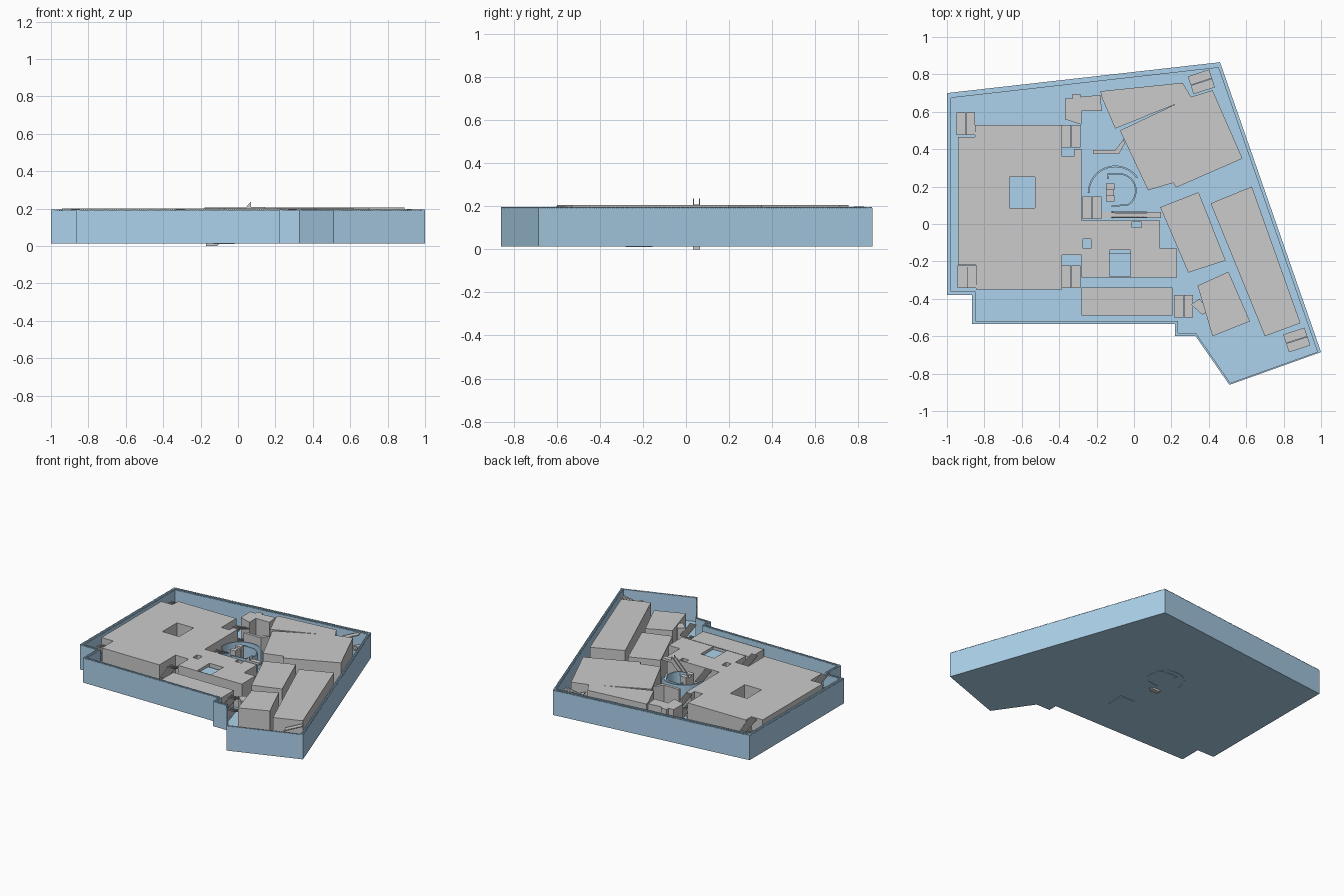
import bpy, bmesh, math
from mathutils import Vector, Matrix

if "Cube" in bpy.data.objects:
    bpy.data.objects.remove(bpy.data.objects["Cube"])

blue = bpy.data.materials.new("blue_paint")
blue.diffuse_color = (0.42, 0.65, 0.84, 1)
blue.use_nodes = True
blue.node_tree.nodes["Principled BSDF"].inputs["Base Color"].default_value = blue.diffuse_color
FLOOR, ROOF = 0.02, 0.2


def finish(bm, name, mat=None):
    bmesh.ops.recalc_face_normals(bm, faces=bm.faces)
    me = bpy.data.meshes.new(name)
    bm.to_mesh(me)
    bm.free()
    ob = bpy.data.objects.new(name, me)
    bpy.context.collection.objects.link(ob)
    if mat:
        me.materials.append(mat)
    return ob


def rect(x0, y0, x1, y1):
    return [(x0, y0), (x1, y0), (x1, y1), (x0, y1)]


def prism(name, outline, z0, z1, mat=None, holes=()):
    """Upright solid from an outline with optional openings."""
    bm = bmesh.new()
    caps = ([], [])
    for loop in [outline, *holes]:
        lo = [bm.verts.new((x, y, z0)) for x, y in loop]
        hi = [bm.verts.new((x, y, z1)) for x, y in loop]
        for i in range(len(loop)):
            j = (i + 1) % len(loop)
            bm.faces.new((lo[i], lo[j], hi[j], hi[i]))
            caps[0].append(bm.edges.get((lo[i], lo[j])))
            caps[1].append(bm.edges.get((hi[i], hi[j])))
    for edges in caps:
        bmesh.ops.triangle_fill(bm, edges=edges, use_beauty=True)
    bmesh.ops.dissolve_limit(bm, angle_limit=0.001, verts=bm.verts, edges=bm.edges)
    return finish(bm, name, mat)


def add_box(bm, lo, hi, m=Matrix()):
    lo, hi = Vector(lo), Vector(hi)
    size = hi - lo
    mat = m @ Matrix.Translation((lo + hi) / 2) @ Matrix.Diagonal((*size, 1))
    bmesh.ops.create_cube(bm, size=1, matrix=mat)


# Site outline (counter-clockwise) and wall thickness of each following edge
site = [(-1, 0.70), (-1, -0.38), (-0.865, -0.38), (-0.865, -0.535), (0.22, -0.535),
        (0.22, -0.6), (0.33, -0.6), (0.51, -0.86), (1, -0.685), (0.46, 0.865)]
thick = [0.022, 0.018, 0.018, 0.016, 0.016, 0.016, 0.01, 0.008, 0.018, 0.028]
n = len(site)
P = [Vector(p) for p in site]
dirs = [(P[(i + 1) % n] - P[i]).normalized() for i in range(n)]
norms = [Vector((-d.y, d.x)) for d in dirs]
inner = []
for i in range(n):
    a, b = P[i - 1] + norms[i - 1] * thick[i - 1], P[i] + norms[i] * thick[i]
    d, e = dirs[i - 1], dirs[i]
    t = (b - a).cross(e) / d.cross(e)
    inner.append(tuple(a + d * t))

prism("floor_slab", site, 0.014, FLOOR, blue)
prism("perimeter_wall", site, FLOOR, 0.191, blue, [inner])

# Fine toothed rim along the wall top
bm = bmesh.new()
for i in range(n):
    length = (P[(i + 1) % n] - P[i]).length
    m = Matrix.Translation((*P[i], 0)) @ Matrix.Rotation(math.atan2(dirs[i].y, dirs[i].x), 4, 'Z')
    count = max(2, int(length / 0.011))
    step = length / count
    for k in range(count):
        x = (k + 0.2) * step
        add_box(bm, (x, 0.0005, 0.1905), (x + step * 0.6, thick[i] - 0.0005, 0.196), m)
finish(bm, "wall_rim", blue)

# Building blocks
prism("west_block", [
    (-0.845, -0.35), (-0.385, -0.35), (-0.385, -0.165), (-0.28, -0.165), (-0.28, 0.4),
    (-0.32, 0.4), (-0.32, 0.36), (-0.385, 0.36), (-0.385, 0.53), (-0.85, 0.53),
    (-0.85, 0.465), (-0.94, 0.465), (-0.94, -0.22), (-0.845, -0.22)],
    FLOOR, ROOF, holes=[rect(-0.665, 0.085, -0.53, 0.25)])
prism("central_block", [
    (-0.28, -0.285), (0.23, -0.285), (0.23, -0.13), (0.14, -0.13), (0.14, 0.02), (-0.28, 0.02)],
    FLOOR, ROOF, holes=[rect(-0.272, -0.13, -0.23, -0.08), rect(-0.13, -0.28, -0.02, -0.14),
                        rect(-0.01, -0.02, 0.04, 0.012)])
prism("central_pool", rect(-0.13, -0.28, -0.02, -0.155), 0.01, 0.18, blue)
prism("south_block", rect(-0.28, -0.49, 0.205, -0.34), FLOOR, 0.17)
prism("east_block", [(0.14, 0.09), (0.345, 0.17), (0.49, -0.195), (0.29, -0.26)], FLOOR, ROOF)
prism("far_east_block", [(0.41, 0.11), (0.63, 0.2), (0.89, -0.53), (0.70, -0.6)], FLOOR, 0.205)
prism("southeast_block", [(0.34, -0.33), (0.505, -0.255), (0.62, -0.52), (0.42, -0.6)], FLOOR, ROOF)
prism("southeast_landing", [(0.305, -0.43), (0.35, -0.40), (0.40, -0.465), (0.365, -0.485)], FLOOR, 0.19)
prism("north_block", [
    (-0.17, 0.67), (-0.1, 0.51), (0.225, 0.642), (-0.075, 0.5), (0.075, 0.18), (0.21, 0.22),
    (0.225, 0.195), (0.58, 0.35), (0.42, 0.715), (0.305, 0.68), (0.26, 0.755), (-0.18, 0.71)],
    FLOOR, 0.205)
prism("northwest_annex", [
    (-0.37, 0.56), (-0.28, 0.53), (-0.28, 0.605), (-0.172, 0.605), (-0.18, 0.69), (-0.285, 0.68),
    (-0.285, 0.695), (-0.33, 0.695), (-0.33, 0.67), (-0.37, 0.67)], FLOOR, ROOF)
prism("north_walkway", [
    (-0.22, 0.375), (-0.08, 0.375), (-0.05, 0.43), (-0.055, 0.455), (-0.1, 0.395), (-0.22, 0.395)],
    FLOOR, ROOF)


# Switchback stair towers: four zigzag flights in two lanes
def stair_tower(name, cx, cy, angle=0, flights=4, steps=14):
    bm = bmesh.new()
    m = Matrix.Translation((cx, cy, 0)) @ Matrix.Rotation(angle, 4, 'Z')
    rise, run = (0.198 - FLOOR) / (flights * steps), 0.12 / steps
    for f in range(flights):
        x0 = -0.05 if f % 2 == 0 else 0.001
        for s in range(steps):
            k = s if f % 2 == 0 else steps - 1 - s
            z = FLOOR + (f * steps + s + 1) * rise
            y = -0.06 + k * run
            add_box(bm, (x0, y, z - 2 * rise), (x0 + 0.049, y + run, z), m)
    finish(bm, name)


towers = [(-0.90, 0.535, 0), (-0.335, 0.47, 0), (-0.225, 0.087, 0), (-0.893, -0.282, 0),
          (-0.335, -0.282, 0), (0.265, -0.44, 0), (0.36, 0.76, 108), (0.87, -0.62, 108)]
for i, (x, y, a) in enumerate(towers):
    stair_tower(f"stair_tower_{i + 1}", x, y, math.radians(a))


# Curved ring walls of the central court
def ribbon(name, path, width, z0, z1):
    V = [Vector(p) for p in path]
    left, right = [], []
    for i, v in enumerate(V):
        d = (V[min(i + 1, len(V) - 1)] - V[max(i - 1, 0)]).normalized()
        o = Vector((-d.y, d.x)) * width / 2
        left.append(tuple(v + o))
        right.append(tuple(v - o))
    prism(name, left + right[::-1], z0, z1, blue)


def arc(cx, cy, r, a0, a1, k=24):
    angs = [math.radians(a0 + (a1 - a0) * i / k) for i in range(k + 1)]
    return [(cx + r * math.cos(a), cy + r * math.sin(a)) for a in angs]


ribbon("outer_ring_wall", arc(-0.1, 0.165, 0.143, 180, 35), 0.009, 0.012, 0.18)
ribbon("inner_ring_wall", [(-0.14, 0.24), (-0.14, 0.268)] + arc(-0.08, 0.178, 0.09, 90, -55)
       + [(-0.12, 0.094)], 0.008, 0.012, 0.17)

# Lift shaft made of three stacked-in-plan cells
for i, (w, h) in enumerate([(0.045, 0.195), (0.04, 0.185), (0.045, 0.2)]):
    y = 0.12 + i * 0.032
    prism(f"lift_shaft_{i + 1}", rect(-0.15, y, -0.15 + w, y + 0.032), FLOOR, h)

# Escalator: foot, steps, upper landing and two sloped side rails
bm = bmesh.new()
add_box(bm, (-0.17, 0.033, 0), (-0.11, 0.065, 0.022))
steps = 30
for i in range(steps):
    x = -0.11 + 0.18 * i / steps
    z = 0.022 + 0.18 * (i + 1) / steps
    add_box(bm, (x, 0.038, z - 0.022), (x + 0.18 / steps, 0.06, z))
add_box(bm, (0.07, 0.033, 0.19), (0.145, 0.065, 0.208))
for y0 in (0.032, 0.061):
    side = [(-0.12, 0.01), (-0.12, 0.042), (0.07, 0.236), (0.07, 0.19)]
    a = [bm.verts.new((x, y0, z)) for x, z in side]
    b = [bm.verts.new((x, y0 + 0.005, z)) for x, z in side]
    bm.faces.new(a)
    bm.faces.new(b[::-1])
    for i in range(4):
        bm.faces.new((a[i], b[i], b[(i + 1) % 4], a[(i + 1) % 4]))
finish(bm, "escalator")
